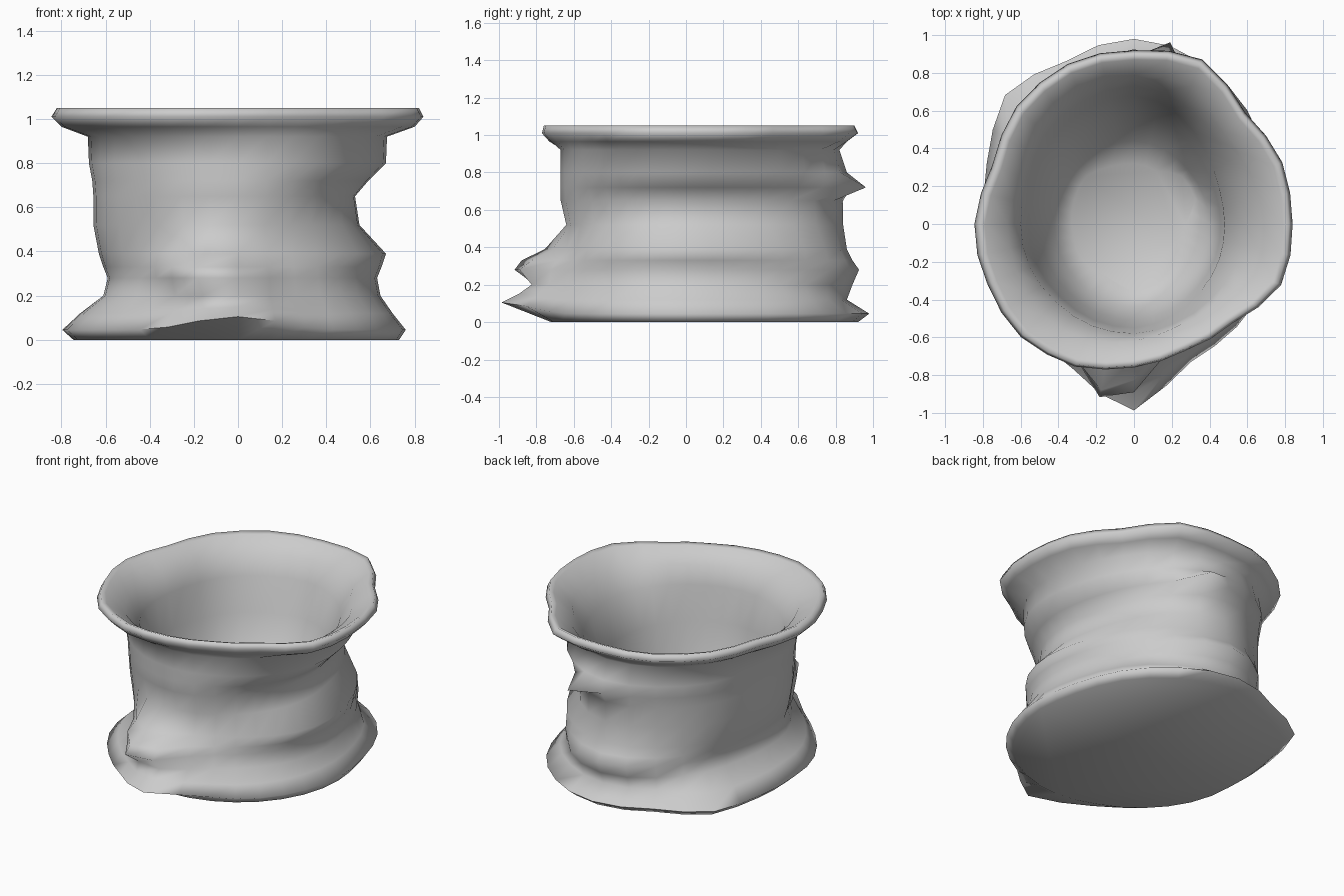
import bpy, bmesh, math

if "Cube" in bpy.data.objects:
    bpy.data.objects.remove(bpy.data.objects["Cube"])

N = 32

def bump(a, centre_deg, width_deg):
    d = (math.degrees(a) - centre_deg + 180) % 360 - 180
    return math.exp(-(d / width_deg) ** 2)

def wave(a, table):
    # linear interpolation round the circle
    t = (a / (2 * math.pi) * len(table)) % len(table)
    i = int(t)
    return table[i] + (table[(i + 1) % len(table)] - table[i]) * (t - i)

def radius(a, right, back, left, front):
    c, s = math.cos(a), math.sin(a)
    rx = right if c > 0 else left
    ry = back if s > 0 else front
    return 1 / math.sqrt((c / rx) ** 2 + (s / ry) ** 2)

# Outlines relative to an ellipse, every 22.5 degrees from +x
RIM = [1, 1, .95, 1.04, 1, 1.01, 1, .95, 1, 1.01, 1.06, 1.06, 1, .94, .93, 1.02]
BASE = [1, .99, 1, .99, 1, .99, 1.11, 1.04, 1, 1, .99, .98, 1, 1, 1, 1]
BODY = [1, .98, .97, .98, 1, 1, 1.02, 1, 1, 1, .99, 1, 1, .98, .98, 1]
NECK = [.85, 1.1, 1.12, .95, 1, 1.03, 1.1, 1.04, 1, 1, .95, .9, 1, .95, .85, .75]

# z, right, back, left, front, outline
RINGS = [
    (0.00, .73, .92, .74, .72, BASE),
    (0.045, .76, .98, .79, .78, BASE),
    (0.12, .70, .86, .71, .75, BASE),
    (0.20, .645, .89, .61, .70, BODY),
    (0.28, .63, .925, .59, .68, BODY),
    (0.33, .65, .89, .61, .67, BODY),
    (0.39, .67, .86, .63, .64, BODY),
    (0.52, .55, .84, .655, .64, BODY),
    (0.65, .53, .84, .655, .67, BODY),
    (0.72, .59, .85, .66, .67, BODY),
    (0.80, .67, .86, .675, .67, BODY),
    (0.92, .675, .82, .68, .67, BODY),
    (0.965, .80, .86, .80, .72, RIM),
    (1.01, .84, .92, .845, .76, RIM),
    (1.05, .82, .90, .82, .75, RIM),
    # flared mouth and steep wall inside
    (1.04, .79, .87, .79, .72, RIM),
    (0.96, .67, .78, .67, .62, RIM),
    (0.84, .58, .73, .60, .58, BODY),
    (0.62, .48, .68, .56, .55, BODY),
    (0.40, .46, .58, .50, .51, BODY),
    (0.22, .40, .44, .42, .44, BODY),
    (0.13, .32, .32, .33, .36, NECK),
]

bm = bmesh.new()
rings = []
for k, (z, r, b, l, f, table) in enumerate(RINGS):
    ring = []
    for i in range(N):
        a = 2 * math.pi * i / N
        rad = radius(a, r, b, l, f) * wave(a, table)
        h = z
        lip = .16 * bump(a, 270, 13) + .07 * bump(a, 256, 22)
        if k == 1:      # pulled-up pointed lip on the front of the foot
            rad += lip
            h += .06 * bump(a, 270, 18)
        if k == 2:
            rad += .7 * lip
            h += .03 * bump(a, 270, 18)
        if k == 3:
            rad += .14 * bump(a, 264, 18)
        if k == 4:      # front fold above the foot
            rad += .27 * bump(a, 262, 16)
        if k == 5:
            rad += .23 * bump(a, 260, 16)
        if k == 6:
            rad += .13 * bump(a, 258, 16)
        if k == 9:      # small spur at the back
            rad += .16 * bump(a, 80, 8)
        ring.append(bm.verts.new((rad * math.cos(a), rad * math.sin(a), h)))
    rings.append(ring)
for lo, hi in zip(rings, rings[1:]):
    for i in range(N):
        j = (i + 1) % N
        bm.faces.new((lo[i], lo[j], hi[j], hi[i]))
bm.faces.new(rings[0][::-1])   # underside
bm.faces.new(rings[-1])        # inner floor
bmesh.ops.recalc_face_normals(bm, faces=bm.faces)

# Crumpled pot
me = bpy.data.meshes.new("crumpled_pot")
bm.to_mesh(me)
bm.free()
pot = bpy.data.objects.new("crumpled_pot", me)
bpy.context.collection.objects.link(pot)
bpy.context.view_layer.objects.active = pot
pot.select_set(True)
bpy.ops.object.shade_smooth_by_angle(angle=math.radians(100))
